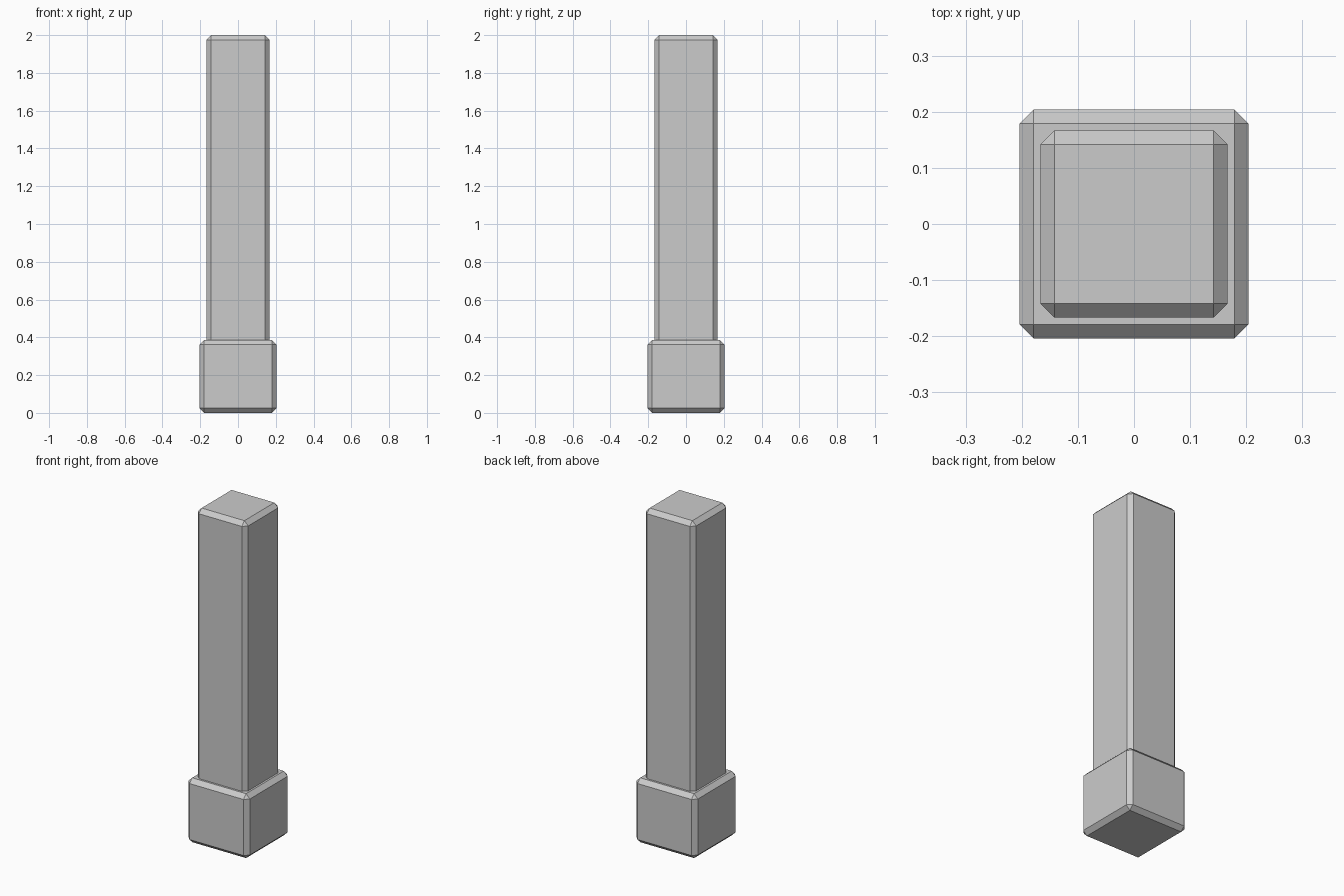
import bpy

# Remove the default cube
default = bpy.data.objects.get("Cube")
if default:
    bpy.data.objects.remove(default, do_unlink=True)

# Single plain grey material
GREY = (0.6, 0.6, 0.6, 1.0)
grey = bpy.data.materials.new("plain_grey")
grey.use_nodes = True
grey.diffuse_color = GREY
bsdf = next(n for n in grey.node_tree.nodes if n.type == "BSDF_PRINCIPLED")
bsdf.inputs["Base Color"].default_value = GREY


def chamfered_block(name, width, bottom, top, chamfer=0.025):
    """Square block between two heights with flat chamfers on all edges."""
    bpy.ops.mesh.primitive_cube_add(size=1, location=(0, 0, (bottom + top) / 2))
    block = bpy.context.object
    block.name = name
    block.scale = (width, width, top - bottom)
    bpy.ops.object.transform_apply(location=False, rotation=False, scale=True)
    bevel = block.modifiers.new("chamfer", "BEVEL")
    bevel.width = chamfer
    bevel.segments = 1
    block.data.materials.append(grey)
    return block


# Wide square foot
chamfered_block("pillar_base", 0.408, 0.0, 0.386)

# Tall shaft, its lower end sunk into the foot
chamfered_block("pillar_shaft", 0.334, 0.3, 2.0)
